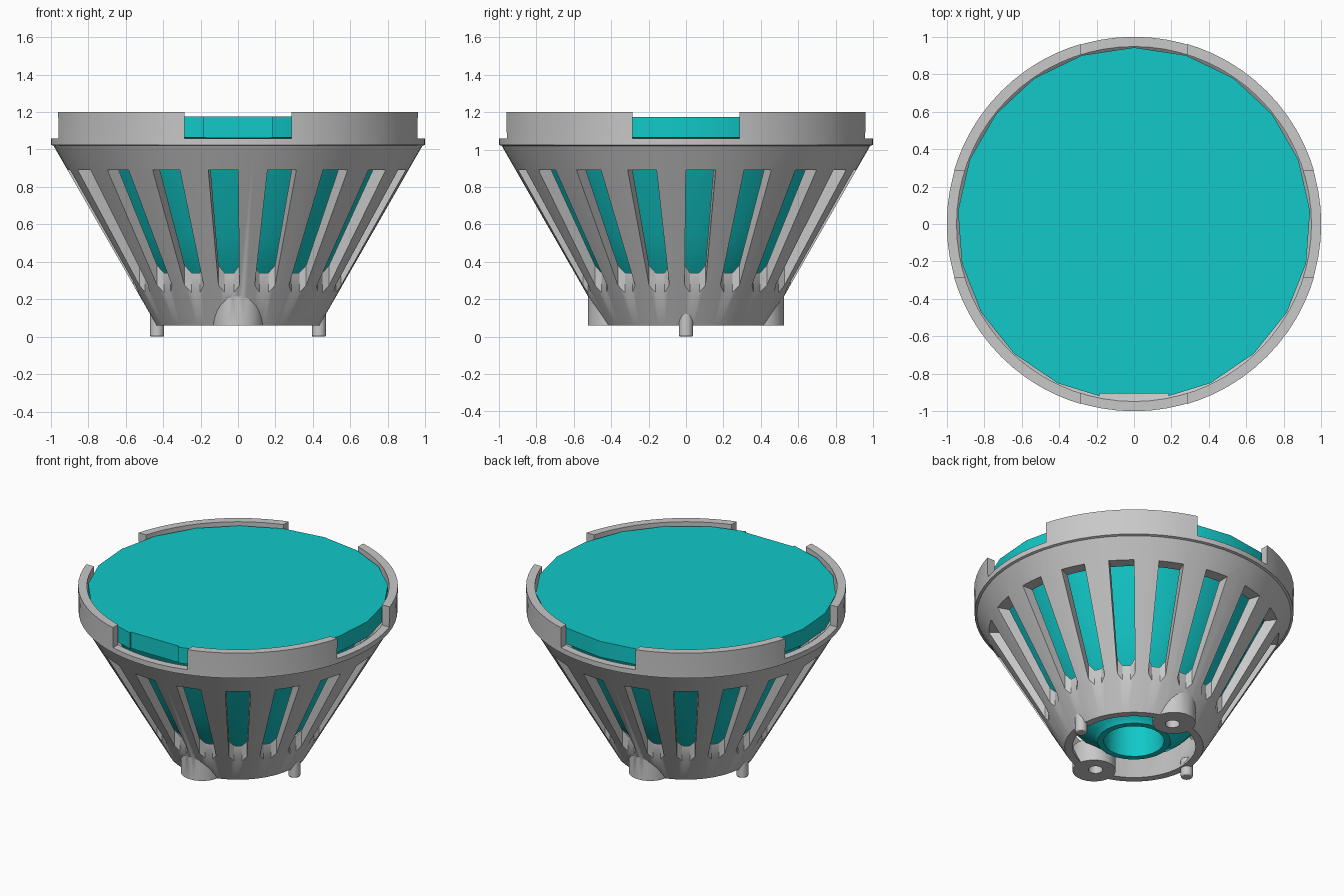
import bpy, bmesh, math
from mathutils import Matrix

if "Cube" in bpy.data.objects:
    bpy.data.objects.remove(bpy.data.objects["Cube"], do_unlink=True)


def material(name, color):
    m = bpy.data.materials.new(name)
    m.use_nodes = True
    m.diffuse_color = color
    m.node_tree.nodes["Principled BSDF"].inputs["Base Color"].default_value = color
    return m


grey = material("light grey", (0.58, 0.58, 0.58, 1))
teal = material("teal", (0.006, 0.58, 0.58, 1))


def finish(name, bm, mat=None):
    bmesh.ops.recalc_face_normals(bm, faces=bm.faces)
    me = bpy.data.meshes.new(name)
    bm.to_mesh(me)
    bm.free()
    ob = bpy.data.objects.new(name, me)
    bpy.context.collection.objects.link(ob)
    if mat:
        me.materials.append(mat)
    return ob


def lathe(name, profile, segments, mat, start=0.0, closed=True):
    """Revolve (radius, height) points; an open profile gets its end rings filled."""
    bm = bmesh.new()
    rings = []
    for r, z in profile:
        angles = [start + math.tau * i / segments for i in range(segments)]
        rings.append([bm.verts.new((r * math.cos(a), r * math.sin(a), z)) for a in angles])
    pairs = list(zip(rings, rings[1:]))
    if closed:
        pairs.append((rings[-1], rings[0]))
    else:
        bm.faces.new(rings[0])
        bm.faces.new(rings[-1])
    for a, b in pairs:
        for i in range(segments):
            j = (i + 1) % segments
            bm.faces.new((a[i], a[j], b[j], b[i]))
    return finish(name, bm, mat)


def box(name, lo, hi):
    bm = bmesh.new()
    size = [h - l for l, h in zip(lo, hi)]
    mid = [(h + l) / 2 for l, h in zip(lo, hi)]
    bmesh.ops.create_cube(bm, size=1, matrix=Matrix.Translation(mid) @ Matrix.Diagonal((*size, 1)))
    return finish(name, bm)


def cylinder(name, x, y, r, z0, z1, mat=None, segments=32):
    bm = bmesh.new()
    bmesh.ops.create_cone(bm, cap_ends=True, segments=segments, radius1=r, radius2=r, depth=z1 - z0,
                          matrix=Matrix.Translation((x, y, (z0 + z1) / 2)))
    return finish(name, bm, mat)


def select(ob):
    bpy.ops.object.select_all(action="DESELECT")
    ob.select_set(True)
    bpy.context.view_layer.objects.active = ob


def combine(ob, tool, operation="DIFFERENCE"):
    mod = ob.modifiers.new("combine", "BOOLEAN")
    mod.operation, mod.object, mod.solver = operation, tool, "EXACT"
    select(ob)
    bpy.ops.object.modifier_apply(modifier=mod.name)
    bpy.data.objects.remove(tool, do_unlink=True)


def smooth(ob):
    select(ob)
    bpy.ops.object.shade_smooth_by_angle(angle=math.radians(30))


# Conical housing shell with its upright collar
housing = lathe("housing", [
    (0.435, 0.06), (0.985, 1.02), (1.0, 1.025), (1.0, 1.06), (1.003, 1.2),
    (0.948, 1.2), (0.948, 1.06), (0.9, 1.02), (0.385, 0.06)], 72, grey)

# Ring of tapered vertical slots with shallow rounded inner ends
bm = bmesh.new()
outline = [(0.535, -0.025), (0.555, -0.056), (1.1, -0.093)]
outline += [(r, -t) for r, t in reversed(outline)]
for k in range(18):
    turn = Matrix.Rotation(math.radians(5 + 20 * k), 4, "Z")
    face = bm.faces.new([bm.verts.new(turn @ Matrix.Translation((r, t, 0.1)).translation)
                         for r, t in outline])
    out = bmesh.ops.extrude_face_region(bm, geom=[face])
    top = [v for v in out["geom"] if isinstance(v, bmesh.types.BMVert)]
    bmesh.ops.translate(bm, verts=top, vec=(0, 0, 0.79))
combine(housing, finish("slot_cutter", bm))

# Four gaps that split the collar into tabs
combine(housing, box("gap_cutter", (-0.285, -1.2, 1.06), (0.285, 1.2, 1.4)))
combine(housing, box("gap_cutter", (-1.2, -0.285, 1.06), (1.2, 0.285, 1.4)))

# Screw bosses at front and back
for side in (-1, 1):
    combine(housing, cylinder("boss", 0, side * 0.39, 0.135, 0.06, 0.215), "UNION")
    combine(housing, cylinder("screw_hole", 0, side * 0.375, 0.045, 0.0, 0.18, segments=20))
smooth(housing)

# Locating pins at both sides
for side, name in ((-1, "right_pin"), (1, "left_pin")):
    pin = cylinder(name, side * 0.432, 0, 0.038, 0, 0.13, grey, 20)
    bevel = pin.modifiers.new("bevel", "BEVEL")
    bevel.width, bevel.segments = 0.008, 2
    smooth(pin)

# Faceted lens: curved body, disc on top, recessed socket below
lens = lathe("lens", [
    (0.18, 0.34), (0.19, 0.1), (0.23, 0.1), (0.25, 0.13), (0.35, 0.19), (0.47, 0.32), (0.6, 0.54),
    (0.76, 0.89), (0.83, 1.05), (0.943, 1.065), (0.943, 1.175)],
    21, teal, start=math.pi / 2, closed=False)
combine(lens, box("key_cutter", (-0.185, -1.1, 1.0), (0.185, -0.905, 1.3)))
smooth(lens)
